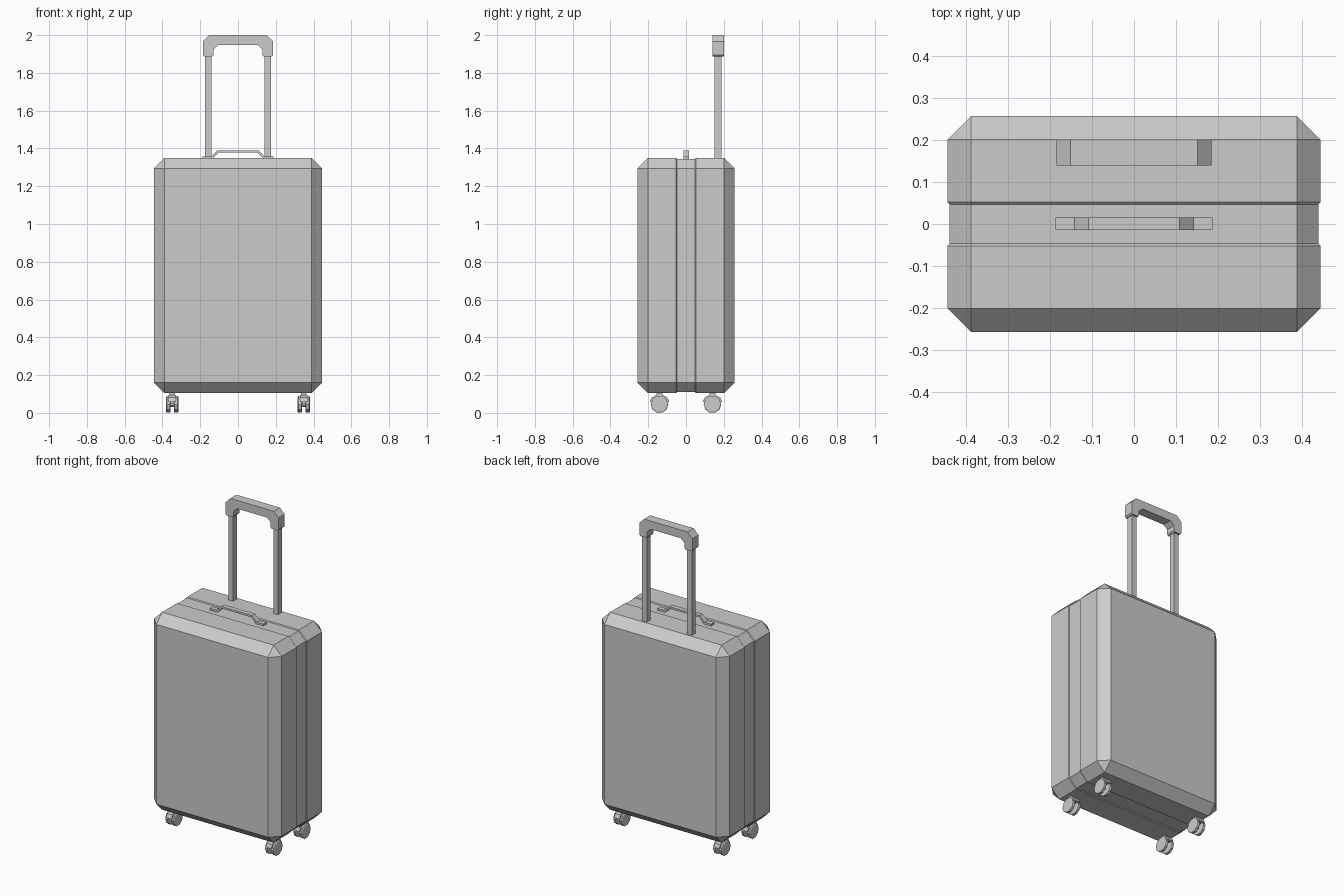
import bpy
import math
from mathutils import Vector

cube = bpy.data.objects.get("Cube")
if cube:
    bpy.data.objects.remove(cube, do_unlink=True)

GREY = (0.6, 0.6, 0.6, 1.0)
mat = bpy.data.materials.new("plain grey")
mat.use_nodes = True
mat.diffuse_color = GREY
mat.node_tree.nodes["Principled BSDF"].inputs["Base Color"].default_value = GREY


def loft(name, rings):
    """Skin a row of equal closed rings and cap both ends."""
    n = len(rings[0])
    verts = [v for ring in rings for v in ring]
    faces = [(r * n + i, r * n + (i + 1) % n, (r + 1) * n + (i + 1) % n, (r + 1) * n + i)
             for r in range(len(rings) - 1) for i in range(n)]
    faces += [tuple(reversed(range(n))), tuple(range(len(verts) - n, len(verts)))]
    return finish(name, verts, faces)


def finish(name, verts, faces):
    import bmesh
    mesh = bpy.data.meshes.new(name)
    mesh.from_pydata(verts, [], faces)
    bm = bmesh.new()
    bm.from_mesh(mesh)
    bmesh.ops.remove_doubles(bm, verts=bm.verts, dist=0.0005)
    bmesh.ops.recalc_face_normals(bm, faces=bm.faces)
    bm.to_mesh(mesh)
    bm.free()
    mesh.materials.append(mat)
    obj = bpy.data.objects.new(name, mesh)
    bpy.context.collection.objects.link(obj)
    return obj


def box(name, center, size):
    cx, cy, cz = center
    hx, hy, hz = (s / 2 for s in size)
    ring = [(-hx, -hy), (hx, -hy), (hx, hy), (-hx, hy)]
    return loft(name, [[(cx + x, cy + y, cz + z) for x, y in ring] for z in (-hz, hz)])


def extrude_y(name, profile, y0, y1):
    return loft(name, [[(x, y, z) for x, z in profile] for y in (y0, y1)])


def cylinder_x(name, center, radius, width, sides=10):
    c = Vector(center)
    angles = [math.tau * (i + 0.5) / sides for i in range(sides)]
    # slightly chamfered rims
    steps = [(-0.5, 0.88), (-0.34, 1), (0.34, 1), (0.5, 0.88)]
    return loft(name, [[c + Vector((t * width, s * radius * math.sin(a), s * radius * math.cos(a)))
                        for a in angles] for t, s in steps])


def mirrored(points):
    return points + [(-x, z) for x, z in reversed(points)]


# Suitcase body: chamfered shell with a shallow recessed band around the middle
MID_Z, HALF_X, HALF_Z, CUT = 0.7275, 0.445, 0.6225, 0.056


def body_ring(y, inset, full):
    hx, hz = HALF_X - inset, HALF_Z - inset
    ix, iz = HALF_X - CUT, HALF_Z - CUT
    if not full:
        hx, hz = ix, iz
    corner = []
    for sx, sz in ((1, 1), (-1, 1), (-1, -1), (1, -1)):
        pair = [(sx * hx, sz * iz), (sx * ix, sz * hz)]
        corner += pair if sx * sz > 0 else pair[::-1]
    return [(x, y, MID_Z + z) for x, z in corner]


sections = [(-0.257, 0, False), (-0.201, 0, True), (-0.052, 0, True), (-0.047, 0.005, True),
            (0.047, 0.005, True), (0.052, 0, True), (0.201, 0, True), (0.257, 0, False)]
loft("suitcase_body", [body_ring(*s) for s in sections])

# Carry handle: bent strap on the top band
strap_top = [(0.187, 1.357), (0.142, 1.357), (0.108, 1.39)]
strap_under = [(0.187, 1.344), (0.137, 1.344), (0.103, 1.378)]
outline = mirrored(strap_top) + [(-x, z) for x, z in strap_under] + \
    [(x, z) for x, z in reversed(strap_under)]
extrude_y("carry_handle", outline, -0.014, 0.016)

# Telescopic handle: two posts and a chamfered grip
for side, name in ((1, "left"), (-1, "right")):
    box(name + "_post", (side * 0.157, 0.17, 1.625), (0.033, 0.038, 0.57))
grip_outer = [(0.178, 1.886), (0.185, 1.894), (0.185, 1.967), (0.152, 2.0)]
grip_inner = [(0.136, 1.886), (0.13, 1.894), (0.13, 1.924), (0.104, 1.948)]
grip = mirrored(grip_outer) + [(-x, z) for x, z in grip_inner] + \
    [(x, z) for x, z in reversed(grip_inner)]
extrude_y("grip", grip, 0.14, 0.201)

# Casters: twin wheels, axle, curved hood and swivel stem
for sx, side in ((1, "left"), (-1, "right")):
    for sy, end in ((-1, "front"), (1, "back")):
        tag = end + "_" + side
        x, y, z = sx * 0.348, sy * 0.14, 0.045
        for k, place in ((-1, "inner"), (1, "outer")):
            cylinder_x(f"{tag}_{place}_wheel", (x + sx * k * 0.0205, y, z), 0.0465, 0.023)
        cylinder_x(tag + "_axle", (x, y, z), 0.015, 0.03, 8)
        arc = [math.pi * i / 5 for i in range(6)]
        hood = [(0.052 * math.cos(a), z + 0.012 + 0.04 * math.sin(a)) for a in arc]
        loft(tag + "_hood", [[(x + w, y + py, pz) for py, pz in hood] for w in (-0.019, 0.019)])
        box(tag + "_stem", (x, y, 0.1), (0.03, 0.03, 0.02))
